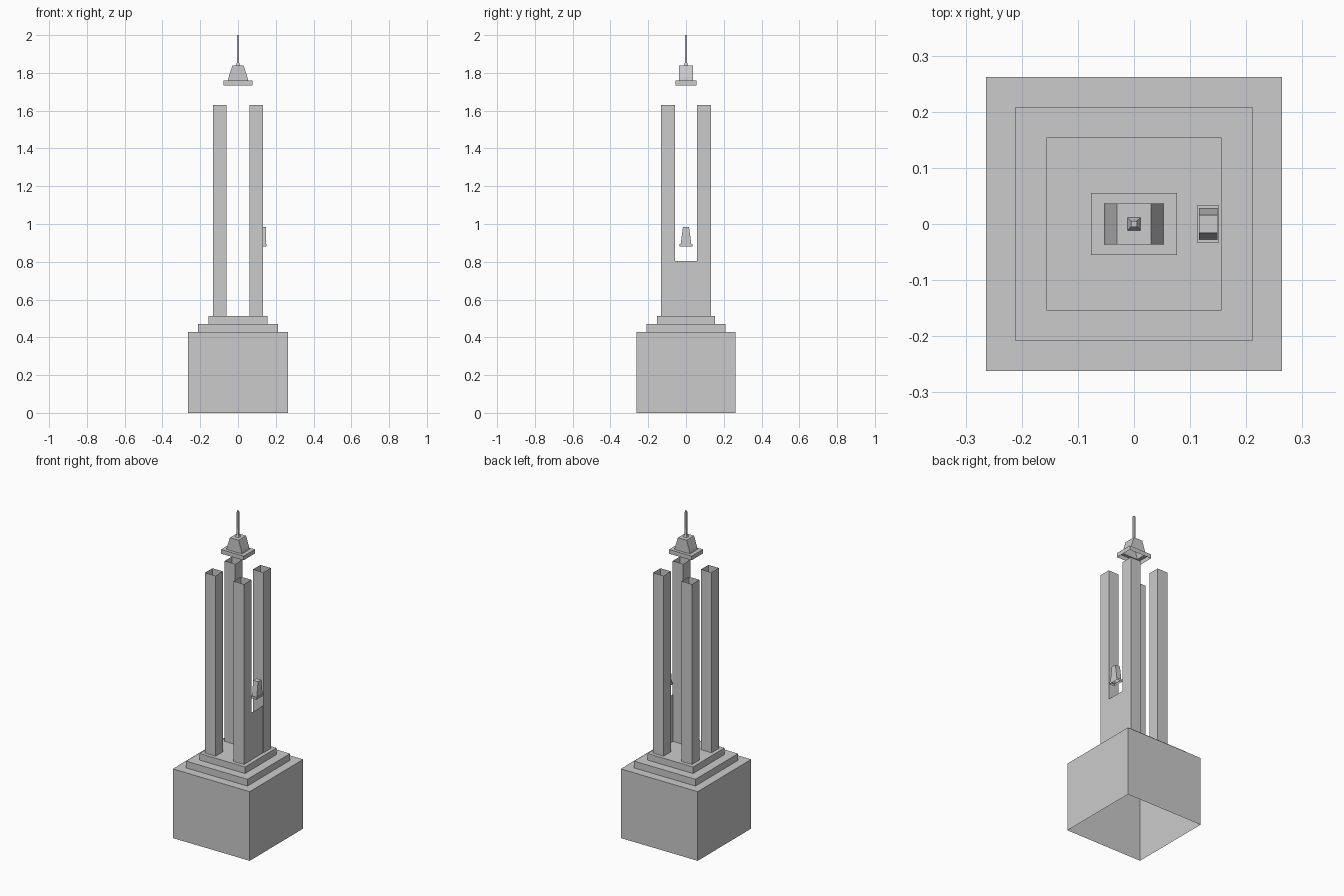
import bpy, bmesh

if "Cube" in bpy.data.objects:
    bpy.data.objects.remove(bpy.data.objects["Cube"])


def loft(name, rings, center=(0, 0), cap_top=True):
    """Rectangular rings (half_x, half_y, z) skinned upward; the underside stays open."""
    bm = bmesh.new()
    prev = None
    for hx, hy, z in rings:
        ring = [bm.verts.new((center[0] + sx * hx, center[1] + sy * hy, z))
                for sx, sy in ((-1, -1), (1, -1), (1, 1), (-1, 1))]
        if prev:
            for i in range(4):
                j = (i + 1) % 4
                bm.faces.new((prev[i], prev[j], ring[j], ring[i]))
        prev = ring
    if cap_top:
        bm.faces.new(prev)
    me = bpy.data.meshes.new(name)
    bm.to_mesh(me)
    bm.free()
    ob = bpy.data.objects.new(name, me)
    bpy.context.collection.objects.link(ob)
    return ob


# Stepped hollow pedestal
loft("pedestal", [(.264, .262, 0), (.264, .262, .429),
                  (.211, .2085, .429), (.211, .2085, .471),
                  (.156, .154, .471), (.156, .154, .512)])

# Four open corner columns
for sx, sx_name in ((-1, "left"), (1, "right")):
    for sy, sy_name in ((-1, "front"), (1, "back")):
        loft(f"column_{sy_name}_{sx_name}",
             [(.036, .036, .512), (.036, .036, 1.63)],
             (sx * .0975, sy * .0955), cap_top=False)

# Thin wall panel between the right-hand columns
me = bpy.data.meshes.new("side_panel")
me.from_pydata([(.131, -.0595, .512), (.131, .0595, .512),
                (.131, .0595, .804), (.131, -.0595, .804)], [], [(0, 1, 2, 3)])
bpy.context.collection.objects.link(bpy.data.objects.new("side_panel", me))

# Small wedge-shaped ornament floating above the panel
loft("side_ornament", [(.0185, .034, .881), (.0185, .034, .894),
                       (.0165, .028, .894), (.0165, .016, .985)], (.132, 0))

# Roof: plate and sloped cap
loft("roof_cap", [(.077, .055, 1.734), (.077, .055, 1.76),
                  (.053, .0365, 1.76), (.050, .0365, 1.776),
                  (.030, .0365, 1.839)])

# Tapered spire
loft("spire", [(.0115, .0115, 1.839), (.006, .006, 1.853), (.005, .005, 2.0)])
